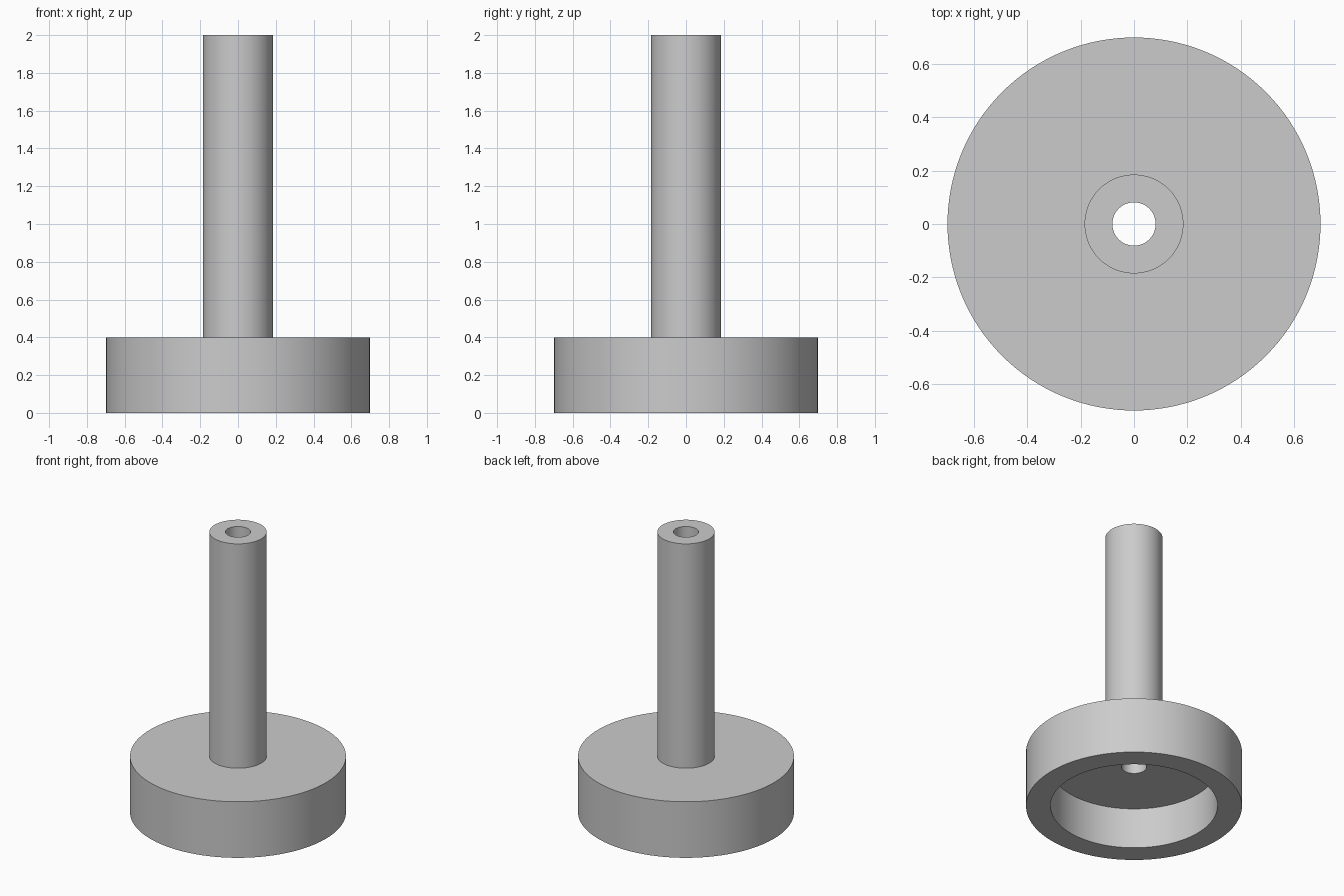
import bpy
import bmesh
import math
from mathutils import Vector

cube = bpy.data.objects.get("Cube")
if cube:
    bpy.data.objects.remove(cube, do_unlink=True)

grey = bpy.data.materials.new("plain_grey")
grey.use_nodes = True
colour = (0.6, 0.6, 0.6, 1)
grey.diffuse_color = colour
grey.node_tree.nodes["Principled BSDF"].inputs["Base Color"].default_value = colour

BASE_R, RECESS_R, SHAFT_R, BORE_R = 0.698, 0.54, 0.185, 0.081
HEIGHT, BASE_TOP, RECESS_TOP = 2.0, 0.4, 0.29


def revolve(name, profile, steps=128):
    """Spin a closed (radius, z) profile about the z axis."""
    bm = bmesh.new()
    verts = [bm.verts.new((r, 0, z)) for r, z in profile]
    edges = [bm.edges.new((a, b)) for a, b in zip(verts, verts[1:] + verts[:1])]
    bmesh.ops.spin(bm, geom=verts + edges, cent=Vector(), axis=Vector((0, 0, 1)),
                   angle=math.tau, steps=steps, use_merge=True)
    bmesh.ops.remove_doubles(bm, verts=bm.verts, dist=1e-5)
    bmesh.ops.recalc_face_normals(bm, faces=bm.faces)
    mesh = bpy.data.meshes.new(name)
    bm.to_mesh(mesh)
    bm.free()
    mesh.materials.append(grey)
    obj = bpy.data.objects.new(name, mesh)
    bpy.context.collection.objects.link(obj)
    bpy.ops.object.select_all(action="DESELECT")
    obj.select_set(True)
    bpy.context.view_layer.objects.active = obj
    bpy.ops.object.shade_smooth_by_angle(angle=math.radians(30))
    return obj


# One solid: round base recessed from below, with a bored shaft on top
revolve("base_with_hollow_shaft", [
    (RECESS_R, 0), (BASE_R, 0),
    (BASE_R, BASE_TOP), (SHAFT_R, BASE_TOP),
    (SHAFT_R, HEIGHT), (BORE_R, HEIGHT),
    (BORE_R, RECESS_TOP), (RECESS_R, RECESS_TOP),
])
